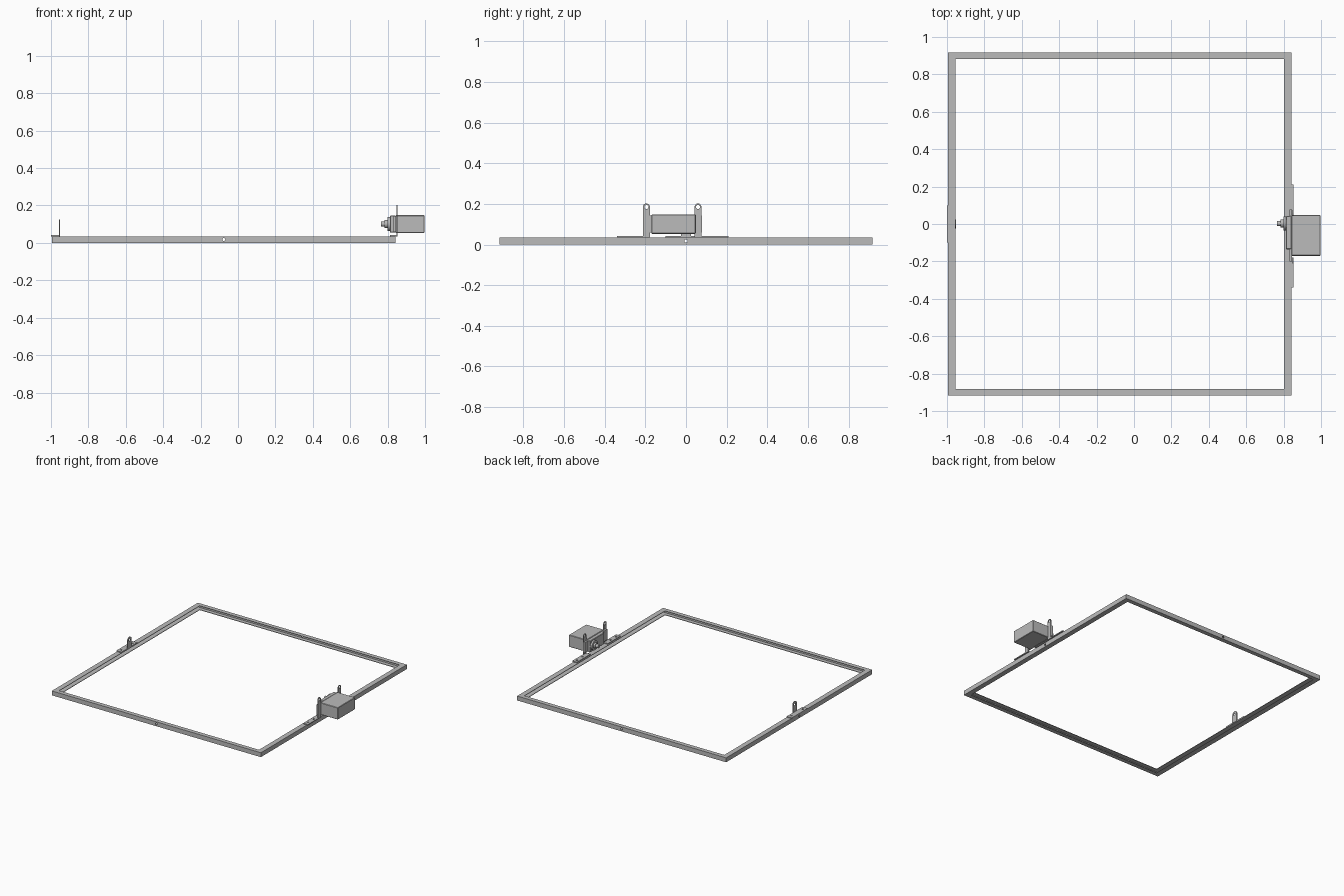
import bpy, bmesh, math
from mathutils import Matrix, Vector

if "Cube" in bpy.data.objects:
    bpy.data.objects.remove(bpy.data.objects["Cube"], do_unlink=True)

grey = bpy.data.materials.new("plain_grey")
grey.use_nodes = True
COL = (0.5, 0.5, 0.5, 1)
grey.diffuse_color = COL
grey.node_tree.nodes["Principled BSDF"].inputs["Base Color"].default_value = COL


def finish(bm, name):
    bmesh.ops.recalc_face_normals(bm, faces=bm.faces)
    me = bpy.data.meshes.new(name)
    bm.to_mesh(me)
    bm.free()
    me.materials.append(grey)
    ob = bpy.data.objects.new(name, me)
    bpy.context.collection.objects.link(ob)
    return ob


def box(name, x, y, z, bevel=0):
    bm = bmesh.new()
    bmesh.ops.create_cube(bm, size=1)
    for v in bm.verts:
        v.co = [a + (c + 0.5) * (b - a) for c, (a, b) in zip(v.co, (x, y, z))]
    if bevel:
        bmesh.ops.bevel(bm, geom=bm.edges[:], offset=bevel, segments=1, affect='EDGES')
    return finish(bm, name)


def rod(name, axis, centre, radius, length, sides=32):
    bm = bmesh.new()
    turn = Vector((0, 0, 1)).rotation_difference(Vector(axis)).to_matrix().to_4x4()
    bmesh.ops.create_cone(bm, cap_ends=True, segments=sides, radius1=radius, radius2=radius,
                          depth=length, matrix=Matrix.Translation(centre) @ turn)
    ob = finish(bm, name)
    smooth(ob)
    return ob


def activate(ob):
    bpy.ops.object.select_all(action='DESELECT')
    ob.select_set(True)
    bpy.context.view_layer.objects.active = ob


def smooth(ob):
    activate(ob)
    bpy.ops.object.shade_smooth_by_angle(angle=math.radians(35))


def drill(ob, axis, centre, radius, length):
    cutter = rod("cutter", axis, centre, radius, length, 24)
    cutter.hide_render = True
    mod = ob.modifiers.new("hole", 'BOOLEAN')
    mod.operation = 'DIFFERENCE'
    mod.solver = 'EXACT'
    mod.object = cutter
    activate(ob)
    bpy.ops.object.modifier_apply(modifier=mod.name)
    bpy.data.objects.remove(cutter, do_unlink=True)


X, Y = (1, 0, 0), (0, 1, 0)
X0, X1, Y1 = -0.995, 0.843, 0.917
MID = (X0 + X1) / 2
TOP = 0.035

# Rectangular frame: inward-facing channel, mitred at the corners
WALL = 0.12
section = [(0, 0), (1, 0), (1, 0.004), (WALL, 0.004),
           (WALL, TOP - 0.004), (1, TOP - 0.004), (1, TOP), (0, TOP)]
bm = bmesh.new()
rings = []
for sx, sy in ((-1, -1), (1, -1), (1, 1), (-1, 1)):
    rings.append([bm.verts.new((MID + sx * ((X1 - X0) / 2 - 0.04 * t),
                                sy * (Y1 - 0.034 * t), z)) for t, z in section])
n = len(section)
for i in range(4):
    a, b = rings[i], rings[(i + 1) % 4]
    for j in range(n):
        k = (j + 1) % n
        bm.faces.new((a[j], a[k], b[k], b[j]))
frame = finish(bm, "channel_frame")

# Centre holes through all four rails
drill(frame, X, (MID, 0, 0.018), 0.008, 3)
drill(frame, Y, (MID, 0, 0.018), 0.008, 3)


def tab(name, x, y, half, top, hole):
    """Upright strip with a round top and a hole."""
    bm = bmesh.new()
    zc = top - half
    pts = [(y - half, TOP), (y + half, TOP)]
    pts += [(y + half * math.cos(a), zc + half * math.sin(a))
            for a in (math.pi * i / 14 for i in range(15))]
    face = bm.faces.new([bm.verts.new((x, *p)) for p in pts])
    ext = bmesh.ops.extrude_face_region(bm, geom=[face])
    bmesh.ops.translate(bm, vec=(0.006, 0, 0),
                        verts=[v for v in ext["geom"] if isinstance(v, bmesh.types.BMVert)])
    ob = finish(bm, name)
    drill(ob, X, (x, y, zc), hole, 0.1)


def foot(name, x, y, holes):
    ob = box(name, x, y, (TOP, 0.042))
    for h in holes:
        drill(ob, (0, 0, 1), (sum(x) / 2, h, TOP), 0.007, 0.05)


# Pivot bracket
foot("pivot_bracket_foot", (-1.0, -0.955), (-0.1, 0.1), (-0.07, 0.07))
tab("pivot_bracket_tab", -0.958, 0, 0.025, 0.125, 0.01)

# Pair of motor brackets
foot("rear_motor_bracket_foot", (0.812, 0.853), (0.042, 0.21), (0.11, 0.18))
foot("front_motor_bracket_foot", (0.812, 0.853), (-0.34, -0.178), (-0.31, -0.24))
tab("rear_motor_bracket_tab", 0.847, 0.059, 0.017, 0.202, 0.01)
tab("front_motor_bracket_tab", 0.847, -0.195, 0.017, 0.202, 0.01)

# Motor: body, mounting ears, gear case and stepped output shaft
box("motor_body", (0.842, 0.997), (-0.17, 0.048), (0.053, 0.148), 0.003)
box("motor_ears", (0.832, 0.846), (-0.2, 0.078), (0.058, 0.143))
box("motor_gear_case", (0.812, 0.842), (-0.135, 0.042), (0.055, 0.146), 0.003)
AXIS = (0.003, 0.101)
rod("output_collar", X, (0.806, *AXIS), 0.038, 0.016)
rod("output_hub", X, (0.794, *AXIS), 0.022, 0.02)
rod("output_shaft", X, (0.777, *AXIS), 0.014, 0.026)
